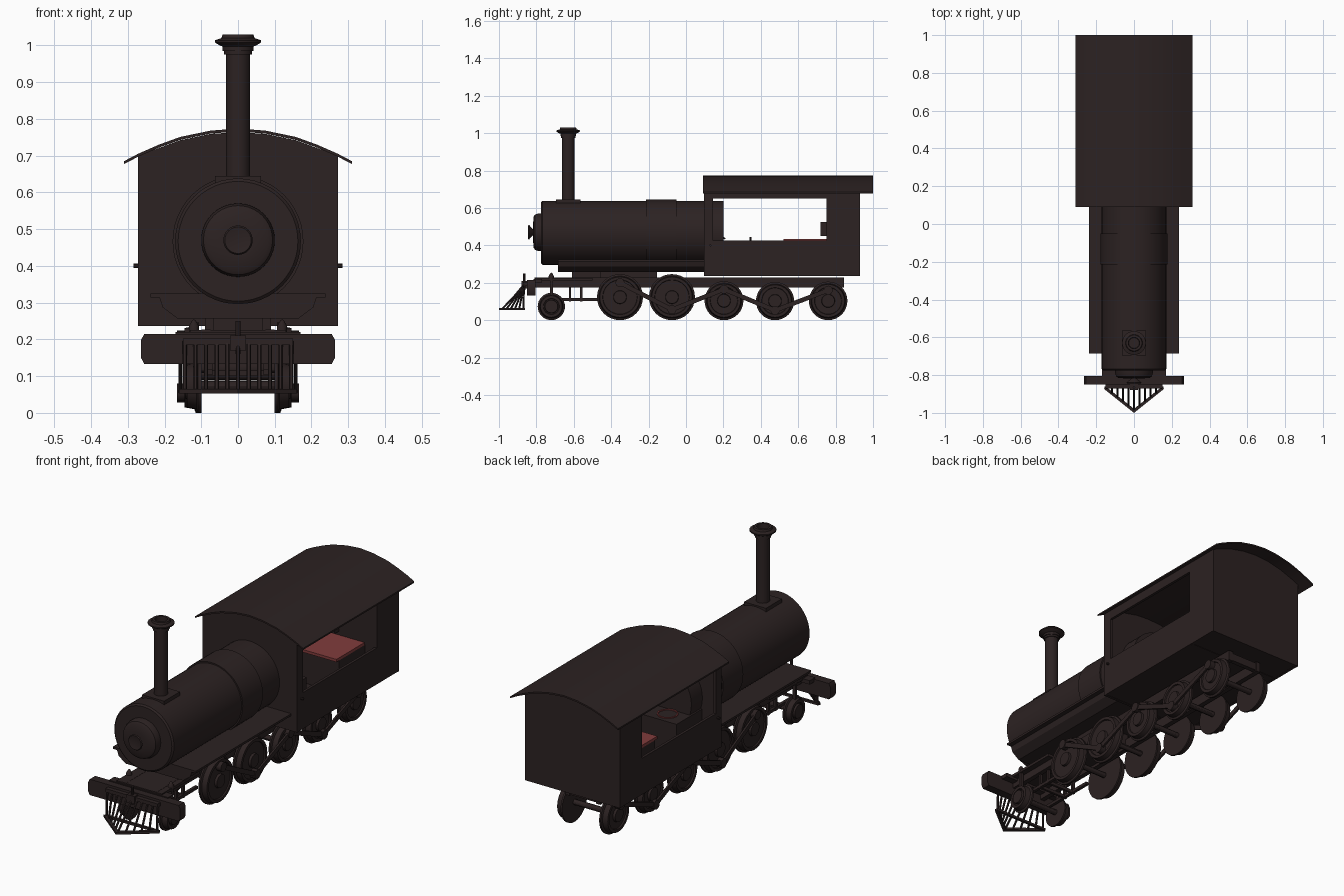
import bpy, bmesh, math
from mathutils import Vector, Matrix

if "Cube" in bpy.data.objects:
    bpy.data.objects.remove(bpy.data.objects["Cube"])

def material(name, col):
    m = bpy.data.materials.new(name)
    m.diffuse_color = (*col, 1)
    m.use_nodes = True
    m.node_tree.nodes["Principled BSDF"].inputs["Base Color"].default_value = m.diffuse_color
    return m

DARK = material("dark_iron", (0.025, 0.016, 0.016))
RED = material("dull_red", (0.22, 0.045, 0.045))

def finish(name, bm, mat=DARK):
    bmesh.ops.recalc_face_normals(bm, faces=bm.faces)
    me = bpy.data.meshes.new(name)
    bm.to_mesh(me)
    bm.free()
    ob = bpy.data.objects.new(name, me)
    bpy.context.collection.objects.link(ob)
    me.materials.append(mat)
    return ob

def box(name, x0, x1, y0, y1, z0, z1, mat=DARK):
    bm = bmesh.new()
    bmesh.ops.create_cube(bm, size=1)
    for v in bm.verts:
        v.co = ((x0 + x1) / 2 + v.co.x * (x1 - x0), (y0 + y1) / 2 + v.co.y * (y1 - y0),
                (z0 + z1) / 2 + v.co.z * (z1 - z0))
    return finish(name, bm, mat)

def pair(name, x0, x1, *rest):
    box(name + "_right", x0, x1, *rest)
    box(name + "_left", -x1, -x0, *rest)

def prism(name, pts, y0, y1, mat=DARK):
    """Outline in x,z extruded along y."""
    bm = bmesh.new()
    f = bm.faces.new([bm.verts.new((x, y0, z)) for x, z in pts])
    r = bmesh.ops.extrude_face_region(bm, geom=[f])
    bmesh.ops.translate(bm, vec=(0, y1 - y0, 0),
                        verts=[e for e in r["geom"] if isinstance(e, bmesh.types.BMVert)])
    return finish(name, bm, mat)

def lathe(name, prof, origin, axis, n=32, mat=DARK):
    """Profile of (distance along axis, radius) turned around the axis."""
    bm = bmesh.new()
    axis = Vector(axis).normalized()
    rot = axis.to_track_quat('Z', 'Y').to_matrix()
    o = Vector(origin)
    rings = []
    for h, r in prof:
        if r == 0:
            rings.append([bm.verts.new(o + axis * h)] * n)
        else:
            rings.append([bm.verts.new(o + rot @ Vector((r * math.cos(2 * math.pi * i / n),
                          r * math.sin(2 * math.pi * i / n), h))) for i in range(n)])
    for a, b in zip(rings, rings[1:]):
        for i in range(n):
            j = (i + 1) % n
            vs = list(dict.fromkeys([a[i], a[j], b[j], b[i]]))
            if len(vs) > 2:
                bm.faces.new(vs)
    return finish(name, bm, mat)

def bar(name, p, q, r, n=8, mat=DARK):
    d = Vector(q) - Vector(p)
    L = d.length
    return lathe(name, [(0, 0), (0, r), (L, r), (L, 0)], p, d, n, mat)

# boiler, band and smokebox door
BZ = 0.467
lathe("boiler", [(-.775, 0), (-.775, .163), (-.768, .171), (.2, .171), (.2, 0)], (0, 0, BZ), (0, 1, 0), 48)
lathe("boiler_band", [(-.215, .16), (-.215, .178), (-.05, .178), (-.05, .16)], (0, 0, BZ), (0, 1, 0), 48)
lathe("smokebox_door", [(.76, .1), (.79, .1), (.808, .094), (.815, .082), (.818, .04), (.818, .015),
                        (.84, .04), (.845, .036), (.838, 0)], (0, 0, .47), (0, -1, 0), 40)

# chimney
box("chimney_base", -.063, .063, -.695, -.565, .60, .645)
lathe("chimney", [(.6, .033), (.975, .033), (.975, .038), (.985, .038), (.985, .042), (.997, .042),
                  (1.0, .05), (1.008, .063), (1.014, .063), (1.02, .045), (1.03, .042), (1.03, .03),
                  (.99, .028), (.99, 0)], (0, -.63, 0), (0, 0, 1), 32)

# cab shell with open side windows
arc = [(-.272, .70), (-.157, .742), (-.075, .759), (0, .764), (.075, .759), (.157, .742), (.272, .70)]
wall = [(-.272, .236)] + arc + [(.272, .236)]
prism("cab_front_wall", wall, .096, .11)
prism("cab_rear_wall", wall, .915, .93)
prism("cab_bulkhead", [(x * .97, z) for x, z in wall], .755, .765)
box("cab_floor", -.27, .27, .1, .925, .238, .252)
for s, side in ((1, "right"), (-1, "left")):
    x0, x1 = sorted((s * .258, s * .272))
    box("cab_lower_panel_" + side, x0, x1, .097, .929, .237, .425)
    box("cab_upper_panel_" + side, x0, x1, .097, .929, .65, .70)
    box("cab_front_post_" + side, x0, x1, .097, .144, .425, .65)
    box("cab_rear_post_" + side, x0, x1, .75, .929, .425, .65)
    bar("cab_handle_" + side, (s * .27, .13, .4), (s * .285, .13, .4), .006)

# curved roof
top = [(-.31, .685), (-.272, .705), (-.215, .73), (-.157, .751), (-.075, .768), (0, .774),
       (.075, .768), (.157, .751), (.215, .73), (.272, .705), (.31, .685)]
prism("cab_roof", top + [(x, z - .008) for x, z in reversed(top)], .09, 1.0)

# cab interior
box("firebox", -.17, .17, .1, .32, .25, .41)
for x in (-.07, .07):
    lathe("stove_ring", [(.41, .05), (.415, .05), (.415, .044), (.41, .044)], (x, .25, 0), (0, 0, 1), 24, RED)
box("bench", -.2, .2, .54, .755, .25, .42)
box("bench_cushion", -.2, .2, .52, .75, .42, .434, RED)
box("wall_instrument", -.05, .05, .72, .755, .45, .525)
bar("control_lever", (.1, .14, .47), (.1, .21, .435), .004)
bar("brake_lever", (.12, .34, .25), (.12, .345, .445), .005)
bar("whistle_cord", (0, .195, .56), (0, .195, .595), .003, 6, RED)

# running boards with stepped underside
half = [(.238, .325), (.238, .314), (.214, .314), (.205, .287), (.165, .257)]
prism("running_board", half + [(-x, z) for x, z in reversed(half)], -.685, .1)

# chassis
box("boiler_saddle", -.067, .067, -.61, -.45, .2, .3)
box("frame_centre", -.09, .09, -.46, -.155, .19, .3)
pair("frame_rail", .075, .1, -.81, .845, .175, .227)
box("front_deck", -.13, .13, -.81, -.5, .212, .226)
box("deck_step", -.17, .17, -.815, -.77, .2, .22)
for y in (-.22, .07, .34, .62, .83):
    box("frame_crossbar", -.09, .09, y - .012, y + .012, .18, .22)

# buffer beam and coupler
prism("buffer_beam", [(-.255, .133), (-.264, .15), (-.264, .198), (-.255, .215),
                      (.255, .215), (.264, .198), (.264, .15), (.255, .133)], -.85, -.805)
box("coupler", -.022, .022, -.88, -.84, .17, .21)
bar("coupler_pin", (0, -.865, .16), (0, -.865, .25), .007)

# wheels, axles and crank pins
def wheelset(name, y, R, x=0, crank=None):
    prof = [(.106, 0), (.106, R), (.115, R), (.119, R - .01), (.145, R - .015), (.145, R - .03),
            (.138, R - .032), (.138, .036), (.15, .034), (.15, 0)]
    for s, side in ((1, "right"), (-1, "left")):
        lathe(name + "_" + side, [(h + x, r) for h, r in prof], (0, y, R), (s, 0, 0), 32)
        if crank:
            bar("crank_pin_" + side, (s * .135, y, crank), (s * .166, y, crank), .024, 16)
    bar(name + "_axle", (-.11, y, R), (.11, y, R), .014, 12)

drivers = [(-.353, .123, .2), (-.075, .123, .056), (.203, .104, .165), (.476, .102, .052), (.76, .103, .16)]
for i, (y, R, c) in enumerate(drivers):
    wheelset("driving_wheel_%d" % (i + 1), y, R, 0, c)
wheelset("leading_wheel", -.72, .073, -.006)

# zigzag connecting rods
def rod(name, x, a, b, w=.012):
    a, b = Vector((x, *a)), Vector((x, *b))
    d = b - a
    ob = box(name, -.005, .005, 0, d.length, -w, w)
    ob.data.transform(Matrix.Translation(a) @ Matrix.Rotation(math.atan2(d.z, d.y), 4, 'X'))

for s in (1, -1):
    for a, b in zip(drivers, drivers[1:]):
        rod("connecting_rod", s * .157, (a[0], a[2]), (b[0], b[2]))

# leading truck
pair("truck_bar", .07, .085, -.76, -.45, .103, .118)
for y in (-.62, -.56):
    pair("truck_hanger", .07, .085, y - .006, y + .006, .11, .18)
    box("truck_crossbar", -.085, .085, y - .006, y + .006, .1, .116)
pair("truck_post", .112, .128, -.728, -.712, .07, .235)
for s in (1, -1):
    lathe("truck_pivot", [(.22, .014), (.235, .014), (.25, .006), (.255, 0)], (s * .12, -.72, 0), (0, 0, 1), 12)

# cowcatcher: v-shaped foot rail with sloping slats
foot = [(-.16, -.862), (0, -.99), (.16, -.862)]
rail = foot + [(.135, -.862), (0, -.968), (-.135, -.862)]
bm = bmesh.new()
f = bm.faces.new([bm.verts.new((x, max(y, -1), .053)) for x, y in rail])
r = bmesh.ops.extrude_face_region(bm, geom=[f])
bmesh.ops.translate(bm, vec=(0, 0, .012), verts=[e for e in r["geom"] if isinstance(e, bmesh.types.BMVert)])
bmesh.ops.translate(bm, vec=(0, -.01, 0), verts=bm.verts)
finish("cowcatcher_foot", bm)
box("cowcatcher_top", -.15, .15, -.872, -.85, .185, .203)
box("cowcatcher_back_rail", -.155, .155, -.872, -.86, .053, .065)
for i in range(-5, 6):
    x = i * .029
    yb = -.985 + abs(x) * .8
    mid = (x, yb * .45 - .868 * .55, .125)
    bar("cowcatcher_slat", (x, yb, .058), mid, .006, 6)
    bar("cowcatcher_slat_upper", mid, (x, -.862, .195), .006, 6)

# smooth the round parts, keep hard edges
for ob in bpy.data.objects:
    ob.select_set(True)
bpy.context.view_layer.objects.active = bpy.data.objects["boiler"]
bpy.ops.object.shade_smooth_by_angle(angle=math.radians(30))
